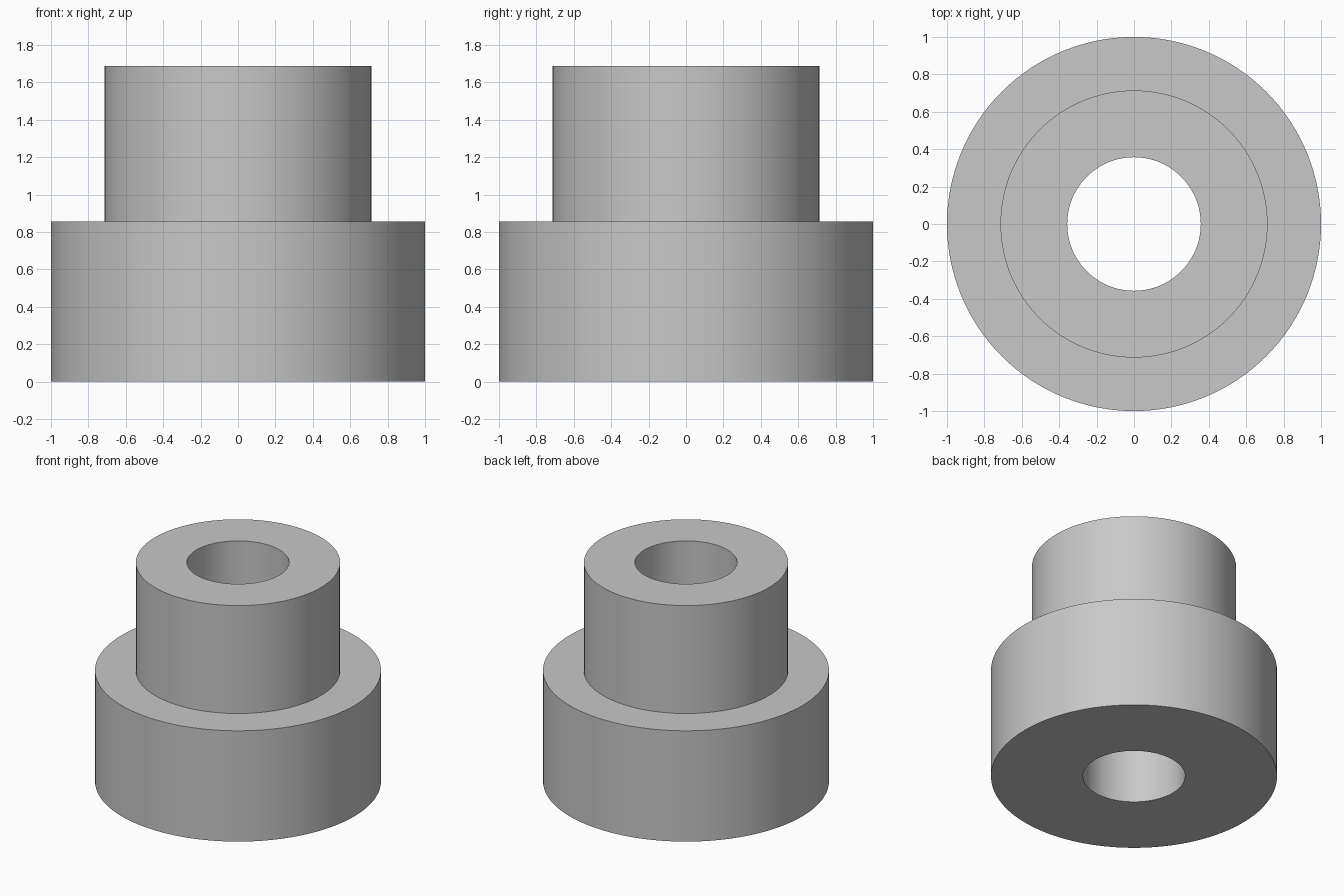
import bpy
import bmesh
from math import cos, sin, tau, radians

cube = bpy.data.objects.get("Cube")
if cube:
    bpy.data.objects.remove(cube, do_unlink=True)

SEGMENTS = 128
BORE, HUB, FLANGE = 0.357, 0.714, 1.0
STEP, TOP = 0.855, 1.688

# Plain grey material
grey = bpy.data.materials.new("light_grey")
grey.use_nodes = True
colour = (0.58, 0.58, 0.58, 1)
grey.diffuse_color = colour
grey.node_tree.nodes["Principled BSDF"].inputs["Base Color"].default_value = colour

# Stepped section of the bushing, revolved around z as a closed loop
profile = [(BORE, 0), (FLANGE, 0), (FLANGE, STEP),
           (HUB, STEP), (HUB, TOP), (BORE, TOP)]
bm = bmesh.new()
rings = []
for r, z in profile:
    angles = [tau * i / SEGMENTS for i in range(SEGMENTS)]
    rings.append([bm.verts.new((r * cos(a), r * sin(a), z)) for a in angles])
for lower, upper in zip(rings, rings[1:] + rings[:1]):
    for i in range(SEGMENTS):
        j = (i + 1) % SEGMENTS
        bm.faces.new((lower[i], lower[j], upper[j], upper[i]))
bmesh.ops.recalc_face_normals(bm, faces=bm.faces)

mesh = bpy.data.meshes.new("stepped_bushing")
bm.to_mesh(mesh)
bm.free()
mesh.materials.append(grey)
bushing = bpy.data.objects.new("stepped_bushing", mesh)
bpy.context.collection.objects.link(bushing)

# Smooth walls, sharp rims
bpy.ops.object.select_all(action="DESELECT")
bushing.select_set(True)
bpy.context.view_layer.objects.active = bushing
bpy.ops.object.shade_smooth_by_angle(angle=radians(30))
